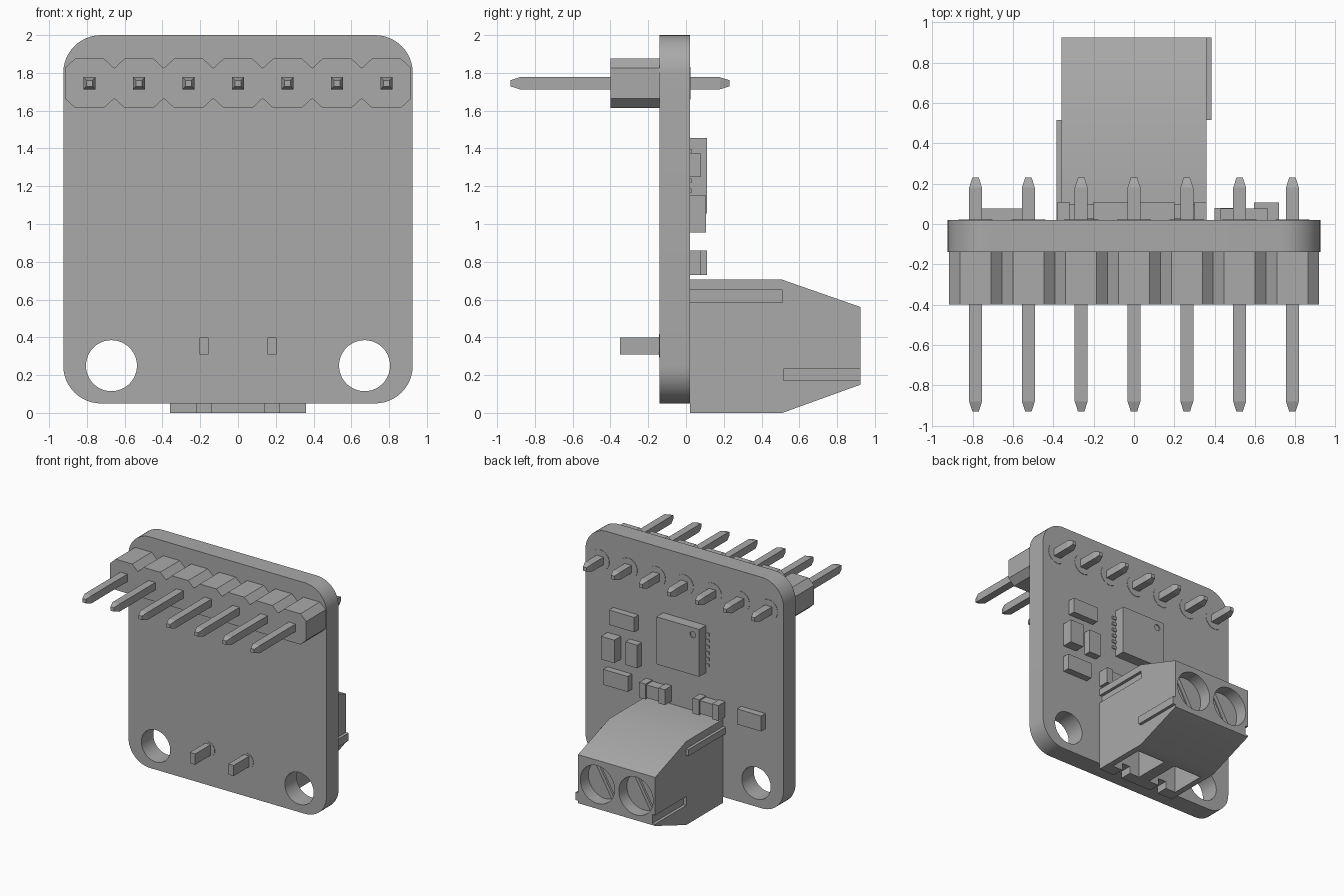
import bpy, bmesh, math
from mathutils import Matrix, Vector

cube = bpy.data.objects.get("Cube")
if cube:
    bpy.data.objects.remove(cube, do_unlink=True)

grey = bpy.data.materials.new("plain grey")
grey.use_nodes = True
grey.diffuse_color = (0.4, 0.4, 0.4, 1)
grey.node_tree.nodes["Principled BSDF"].inputs["Base Color"].default_value = (0.4, 0.4, 0.4, 1)

BACK, FRONT = 0.02, -0.14      # the two faces of the circuit board
PIN_Z, PITCH = 1.745, 0.262
PIN_XS = [(i - 3) * PITCH for i in range(7)]


def finish(name, bm):
    bmesh.ops.recalc_face_normals(bm, faces=bm.faces)
    mesh = bpy.data.meshes.new(name)
    bm.to_mesh(mesh)
    bm.free()
    obj = bpy.data.objects.new(name, mesh)
    bpy.context.collection.objects.link(obj)
    mesh.materials.append(grey)
    return obj


def box(name, x0, x1, y0, y1, z0, z1):
    bm = bmesh.new()
    size = Matrix.Diagonal((x1 - x0, y1 - y0, z1 - z0, 1))
    centre = Vector((x0 + x1, y0 + y1, z0 + z1)) / 2
    bmesh.ops.create_cube(bm, size=1, matrix=Matrix.Translation(centre) @ size)
    return finish(name, bm)


def prism(name, points, offset):
    """Extrude a closed outline along an offset."""
    bm = bmesh.new()
    face = bm.faces.new([bm.verts.new(p) for p in points])
    out = bmesh.ops.extrude_face_region(bm, geom=[face])
    bmesh.ops.translate(bm, vec=offset, verts=[g for g in out["geom"] if isinstance(g, bmesh.types.BMVert)])
    return finish(name, bm)


def disc(name, x, z, r, y0, y1, n=32):
    ring = [(x + r * math.cos(math.tau * i / n), y0, z + r * math.sin(math.tau * i / n)) for i in range(n)]
    return prism(name, ring, (0, y1 - y0, 0))


def cut(obj, cutter):
    mod = obj.modifiers.new("cut", 'BOOLEAN')
    mod.operation, mod.solver, mod.object = 'DIFFERENCE', 'EXACT', cutter
    bpy.context.view_layer.objects.active = obj
    bpy.ops.object.modifier_apply(modifier=mod.name)
    bpy.data.objects.remove(cutter, do_unlink=True)


def smooth(obj):
    bpy.ops.object.select_all(action='DESELECT')
    obj.select_set(True)
    bpy.context.view_layer.objects.active = obj
    bpy.ops.object.shade_smooth_by_angle(angle=math.radians(25))


# Circuit board with rounded corners and two mounting holes
outline = []
for k, (cx, cz) in enumerate([(0.725, 1.8), (-0.725, 1.8), (-0.725, 0.25), (0.725, 0.25)]):
    for i in range(13):
        a = math.pi / 2 * (k + i / 12)
        outline.append((cx + 0.2 * math.cos(a), FRONT, cz + 0.2 * math.sin(a)))
board = prism("circuit_board", outline, (0, BACK - FRONT, 0))
for side in (-1, 1):
    cut(board, disc("hole_cutter", side * 0.67, 0.25, 0.135, -0.3, 0.2, 48))
smooth(board)

# Header strip: chamfered segments joined at V notches
top = []
for x in PIN_XS:
    top += [(x - PITCH / 2, 0.08), (x - 0.077, 0.13), (x + 0.077, 0.13)]
top.append((PIN_XS[-1] + PITCH / 2, 0.08))
strip = [(x, -0.40, PIN_Z + z) for x, z in top]
strip += [(x, -0.40, PIN_Z - z) for x, z in reversed(top)]
prism("header_strip", strip, (0, 0.26, 0))


# Header pins: square rods with tapered tips
def header_pin(x):
    bm = bmesh.new()
    rings = []
    for y, h in [(-0.93, 0.016), (-0.88, 0.032), (0.18, 0.032), (0.23, 0.016)]:
        rings.append([bm.verts.new((x + sx * h, y, PIN_Z + sz * h))
                      for sx, sz in ((-1, -1), (1, -1), (1, 1), (-1, 1))])
    bm.faces.new(rings[0])
    bm.faces.new(rings[-1])
    for a, b in zip(rings, rings[1:]):
        for i in range(4):
            j = (i + 1) % 4
            bm.faces.new((a[i], a[j], b[j], b[i]))
    finish("header_pin", bm)


for x in PIN_XS:
    header_pin(x)
    disc("header_pad", x, PIN_Z, 0.085, BACK, BACK + 0.003)

# Terminal block body
profile = [(BACK, 0), (0.51, 0), (0.925, 0.15), (0.925, 0.56), (0.51, 0.705), (BACK, 0.705)]
block = prism("terminal_block", [(-0.36, y, z) for y, z in profile], (0.72, 0, 0))
for x in (-0.18, 0.18):
    # screw wells on the sloped end, wire openings underneath
    cut(block, disc("well_cutter", x, 0.355, 0.16, 0.78, 1.0, 40))
    cut(block, box("wire_cutter", x - 0.13, x + 0.13, 0.12, 0.42, -0.1, 0.3))
    cut(block, box("slit_cutter", x - 0.037, x + 0.037, 0.0, 0.14, -0.1, 0.06))
# Interlocking grooves
cut(block, box("groove_cutter", 0.335, 0.4, 0.0, 0.51, 0.585, 0.65))
cut(block, box("groove_cutter", -0.4, -0.335, 0.51, 1.0, 0.165, 0.24))
smooth(block)
# Interlocking ribs
box("left_rib", 0.35, 0.385, 0.515, 0.925, 0.17, 0.235)
box("right_rib", -0.385, -0.35, BACK, 0.515, 0.59, 0.645)

# Slotted screws and solder legs
for x in (-0.18, 0.18):
    screw = disc("terminal_screw", x, 0.355, 0.158, 0.77, 0.82, 40)
    slot = box("slot_cutter", -0.02, 0.02, -0.03, 0.1, -0.2, 0.2)
    slot.data.transform(Matrix.Translation((x, 0.82, 0.355)) @ Matrix.Rotation(math.radians(30), 4, 'Y'))
    cut(screw, slot)
    smooth(screw)
    box("terminal_leg", x - 0.025, x + 0.025, -0.35, 0.03, 0.31, 0.40)
    disc("terminal_pad", x, 0.355, 0.063, FRONT - 0.003, FRONT)

# Main chip with an orientation dimple and edge contacts
chip = box("main_chip", -0.2, 0.2, BACK, 0.11, 1.055, 1.455)
cut(chip, disc("dimple_cutter", -0.14, 1.395, 0.026, 0.1, 0.2, 24))
for i in range(6):
    z = 1.125 + i * 0.052
    for side in (-1, 1):
        box("chip_contact", side * 0.215 - 0.02, side * 0.215 + 0.02, BACK, BACK + 0.008, z - 0.012, z + 0.012)

# Small plain resistors
for x0, x1, z0, z1, y in [(0.43, 0.665, 1.25, 1.375, 0.077), (0.40, 0.51, 0.955, 1.15, 0.08),
                          (0.49, 0.72, 0.73, 0.86, 0.077), (-0.755, -0.53, 0.73, 0.86, 0.077)]:
    box("resistor", x0, x1, BACK, y, z0, z1)

# Capacitors with raised end caps
box("tall_capacitor", 0.595, 0.72, BACK, 0.106, 0.955, 1.15)
for x in (0.24, -0.26):
    box("capacitor_body", x - 0.06, x + 0.06, BACK, 0.10, 0.74, 0.85)
    for side in (-1, 1):
        c = x + side * 0.09
        box("capacitor_end", c - 0.03, c + 0.03, BACK, 0.11, 0.73, 0.86)
